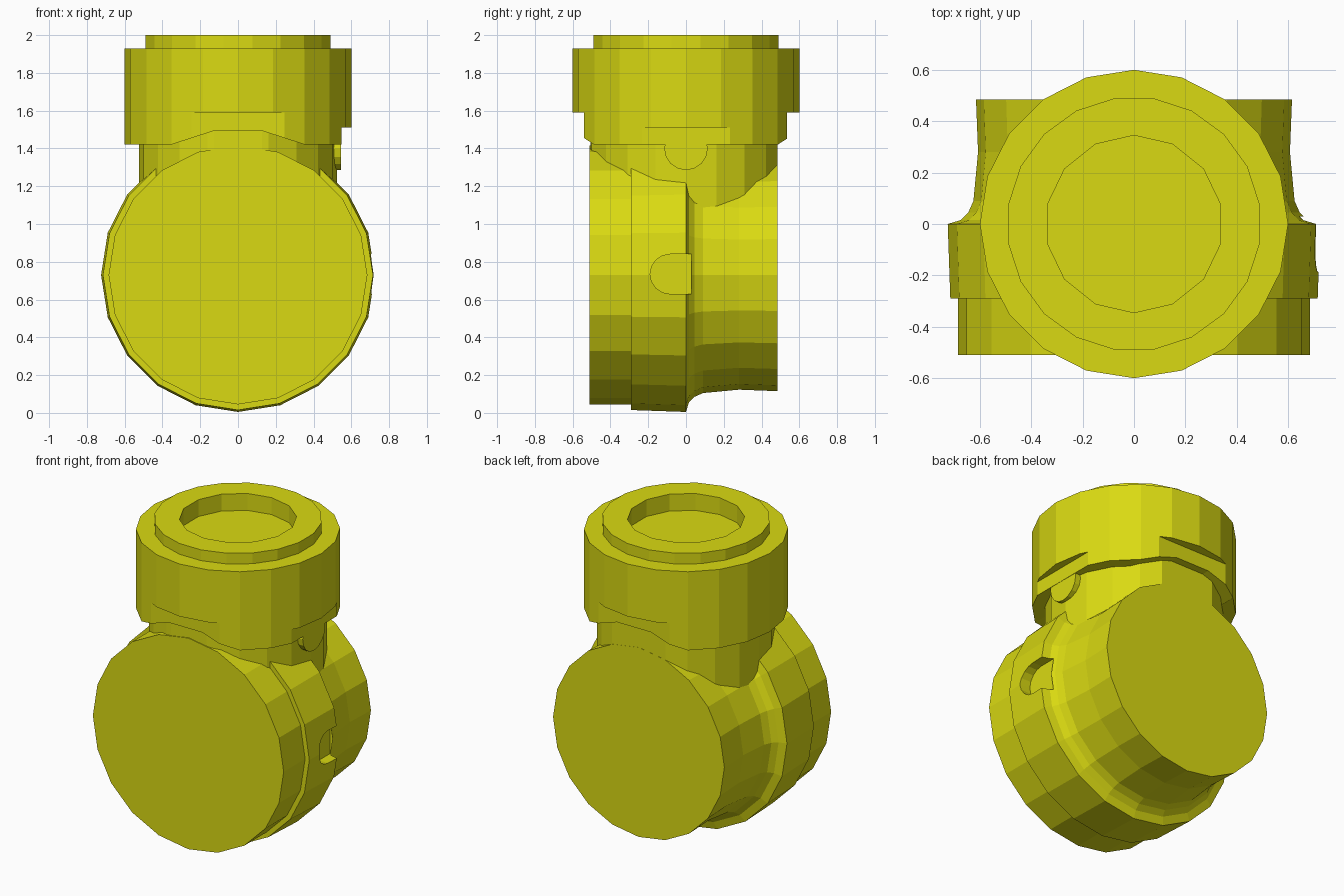
import bpy, bmesh, math
from mathutils import Matrix

if "Cube" in bpy.data.objects:
    bpy.data.objects.remove(bpy.data.objects["Cube"])

paint = bpy.data.materials.new("olive_yellow")
paint.use_nodes = True
colour = (0.70, 0.70, 0.006, 1)
paint.diffuse_color = colour
paint.node_tree.nodes["Principled BSDF"].inputs["Base Color"].default_value = colour

DRUM_Z = 0.73
ALONG_Y = Matrix.Translation((0, 0, DRUM_Z)) @ Matrix.Rotation(-math.pi / 2, 4, 'X')


def finish(name, bm):
    bmesh.ops.recalc_face_normals(bm, faces=bm.faces)
    mesh = bpy.data.meshes.new(name)
    bm.to_mesh(mesh)
    bm.free()
    mesh.materials.append(paint)
    obj = bpy.data.objects.new(name, mesh)
    bpy.context.collection.objects.link(obj)
    return obj


def lathe(name, profile, sides=20, turn=0.0, matrix=Matrix()):
    """Closed solid of revolution from (radius, height) pairs."""
    bm = bmesh.new()
    rings = []
    for r, h in profile:
        angles = [turn + 2 * math.pi * i / sides for i in range(sides)]
        rings.append([bm.verts.new((r * math.cos(a), r * math.sin(a), h)) for a in angles])
    for low, high in zip(rings, rings[1:]):
        for i in range(sides):
            j = (i + 1) % sides
            bm.faces.new((low[i], low[j], high[j], high[i]))
    bm.faces.new(rings[0])
    bm.faces.new(rings[-1])
    bm.transform(matrix)
    return finish(name, bm)


def box(name, low, high):
    bm = bmesh.new()
    bmesh.ops.create_cube(bm, size=1)
    for v in bm.verts:
        v.co = [(a + b) / 2 + c * (b - a) for a, b, c in zip(low, high, v.co)]
    return finish(name, bm)


def cut(obj, cutters):
    """Subtract the cutters for good."""
    for cutter in cutters:
        mod = obj.modifiers.new("cut", 'BOOLEAN')
        mod.operation, mod.solver, mod.object = 'DIFFERENCE', 'EXACT', cutter
    bpy.context.view_layer.update()
    graph = bpy.context.evaluated_depsgraph_get()
    mesh = bpy.data.meshes.new_from_object(obj.evaluated_get(graph))
    obj.modifiers.clear()
    obj.data = mesh


# Horizontal drum: front plate, wide band, fillet and narrower rear barrel
front_plate = lathe("front_plate", [(0.685, -0.51), (0.685, -0.25)], matrix=ALONG_Y)
drum = lathe("drum", [(0.715, -0.29), (0.725, 0), (0.675, 0.015), (0.645, 0.045),
                      (0.625, 0.09), (0.607, 0.28), (0.615, 0.485)], matrix=ALONG_Y)

# Neck rising from the drum, trimmed flush with the drum ends
neck = lathe("neck", [(0.525, 0.8), (0.525, 1.65)])
trims = [box("rear_trim", (-1, 0.484, 0), (1, 1, 2)),
         box("front_trim", (-1, -1, 0), (1, -0.505, 2))]
cut(neck, trims)

# Cup with flats on three sides and an arched underside clearing the drum
cup = lathe("cup", [(0.6, 1.42), (0.6, 1.93)])
collar = lathe("collar", [(0.495, 1.92), (0.495, 2.0)], turn=math.pi / 20)
recess = lathe("recess_cutter", [(0.345, 1.89), (0.345, 2.2)], sides=14, turn=-math.pi / 2)
arch = lathe("arch_cutter", [(0.775, -1), (0.775, 1)], turn=math.pi / 20, matrix=ALONG_Y)
flats = [box("front_flat", (-1, -1, 1), (1, -0.54, 1.59)),
         box("rear_flat", (-1, 0.535, 1), (1, 1, 1.59)),
         box("side_flat", (0.547, -1, 1), (1, 1, 1.51))]
cut(cup, flats + [arch, recess])
cut(collar, [recess])

# Rounded lug below the side flat
side_lug = lathe("side_lug", [(0.115, 0.4), (0.115, 0.545)], sides=16,
                 matrix=Matrix.Translation((0, 0, 1.4)) @ Matrix.Rotation(math.pi / 2, 4, 'Y'))

# D-shaped notch in the side of the wide band
notch_round = lathe("notch_round", [(0.105, 0.64), (0.105, 0.9)], sides=16,
                    matrix=Matrix.Translation((0, -0.085, 0.735)) @ Matrix.Rotation(math.pi / 2, 4, 'Y'))
notch_square = box("notch_square", (0.64, -0.085, 0.63), (0.9, 0.03, 0.84))
cut(drum, [notch_round, notch_square])

for helper in trims + flats + [recess, arch, notch_round, notch_square]:
    bpy.data.objects.remove(helper)
